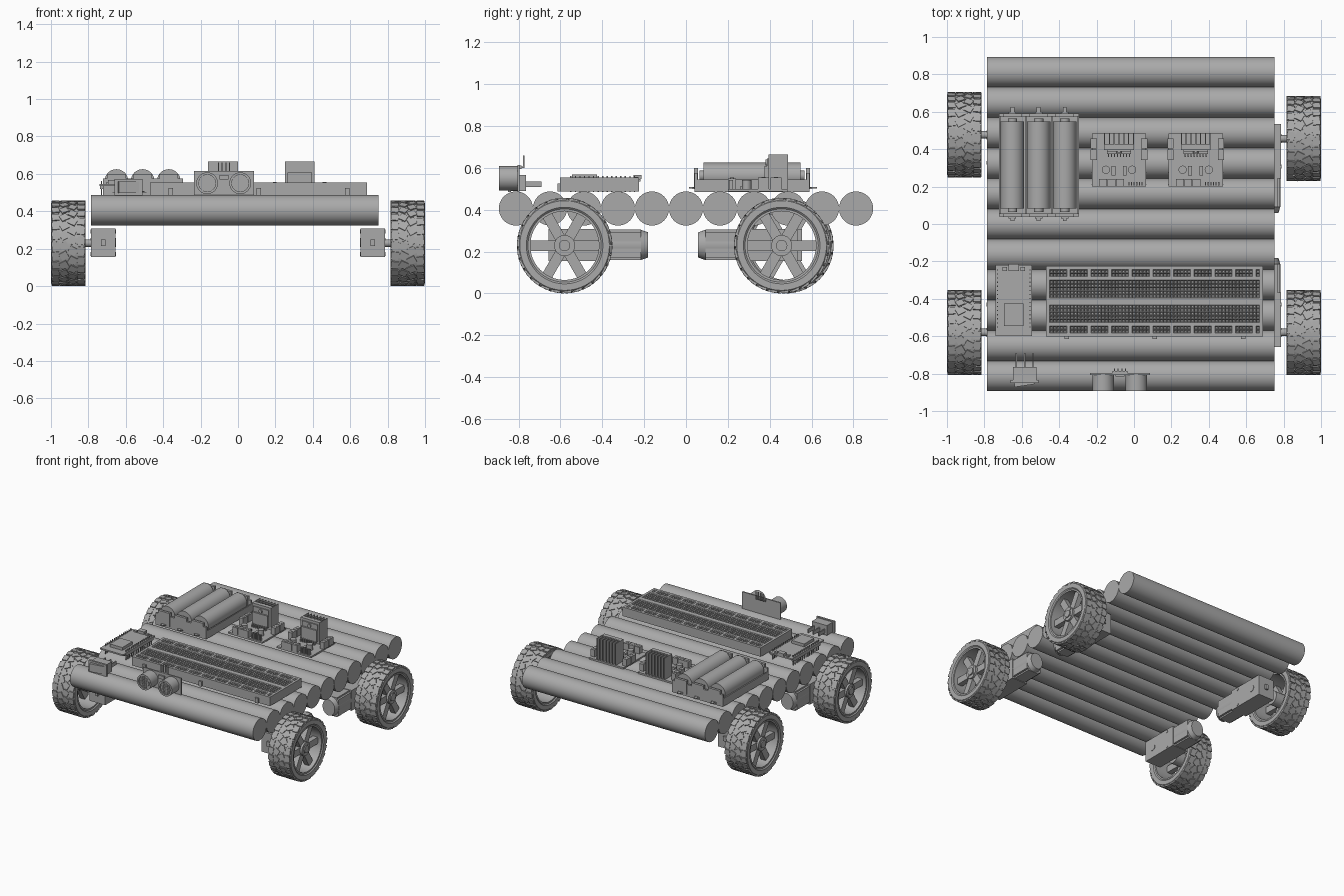
import bpy, bmesh, math
from mathutils import Matrix, Vector

cube = bpy.data.objects.get("Cube")
if cube:
    bpy.data.objects.remove(cube, do_unlink=True)

grey = bpy.data.materials.new("plain grey")
grey.use_nodes = True
COLOUR = (0.4, 0.4, 0.4, 1)
grey.diffuse_color = COLOUR
grey.node_tree.nodes["Principled BSDF"].inputs["Base Color"].default_value = COLOUR

AXIS = {"X": Matrix.Rotation(math.pi / 2, 4, "Y"),
        "Y": Matrix.Rotation(math.pi / 2, 4, "X"), "Z": Matrix()}


def box(bm, x, y, z, m=Matrix()):
    """Box given by its three (low, high) ranges."""
    r = (x, y, z)
    centre = Vector([(a + b) / 2 for a, b in r])
    size = Matrix.Diagonal([b - a for a, b in r] + [1])
    bmesh.ops.create_cube(bm, size=1, matrix=m @ Matrix.Translation(centre) @ size)


def rod(bm, axis, centre, radius, length, sides=32, squash=1, taper=1):
    bmesh.ops.create_cone(bm, cap_ends=True, segments=sides, radius1=radius,
                          radius2=radius * taper, depth=length,
                          matrix=Matrix.Translation(centre)
                          @ Matrix.Diagonal((squash, 1, 1, 1)) @ AXIS[axis])


def lathe(bm, profile, sides=64, m=Matrix()):
    """Revolve a closed (x, radius) profile about the x axis."""
    rings = [[bm.verts.new(m @ Vector((x, r * math.cos(a), r * math.sin(a)))) for x, r in profile]
             for a in (2 * math.pi * i / sides for i in range(sides))]
    n = len(profile)
    for i in range(sides):
        p, q = rings[i], rings[(i + 1) % sides]
        for j in range(n):
            k = (j + 1) % n
            bm.faces.new((p[j], p[k], q[k], q[j]))


def to_mesh(name, bm):
    bmesh.ops.recalc_face_normals(bm, faces=bm.faces)
    mesh = bpy.data.meshes.new(name)
    bm.to_mesh(mesh)
    bm.free()
    mesh.materials.append(grey)
    return mesh


def place(name, mesh, loc=(0, 0, 0), turn=0):
    ob = bpy.data.objects.new(name, mesh)
    bpy.context.collection.objects.link(ob)
    ob.location = loc
    ob.rotation_euler.z = turn
    bpy.ops.object.select_all(action="DESELECT")
    ob.select_set(True)
    bpy.context.view_layer.objects.active = ob
    bpy.ops.object.shade_smooth_by_angle(angle=math.radians(35))


# Deck of round logs
bm = bmesh.new()
rod(bm, "X", (0, 0, 0), 0.0813, 1.537, 64)
log = to_mesh("log", bm)
for i in range(11):
    place(f"deck_log_{i + 1}", log, (-0.017, (i - 5) * 0.1625, 0.406))

# Wheel: tyre, rim, spokes, hub and shallow tread blocks (outer face towards +x)
bm = bmesh.new()
lathe(bm, [(-0.085, 0.175), (-0.092, 0.183), (-0.092, 0.214), (-0.084, 0.222),
           (0.084, 0.222), (0.092, 0.214), (0.092, 0.183), (0.085, 0.175)])
lathe(bm, [(-0.085, 0.164), (-0.085, 0.18), (0.085, 0.18), (0.085, 0.164)])
rod(bm, "X", (0, 0, 0), 0.05, 0.14)
rod(bm, "X", (0.07, 0, 0), 0.027, 0.016)
rod(bm, "X", (-0.085, 0, 0), 0.02, 0.08, 16)
for i in range(4):
    a = math.pi / 2 * i + math.pi / 4
    rod(bm, "X", (0.07, 0.038 * math.cos(a), 0.038 * math.sin(a)), 0.006, 0.006, 10)
for i in range(6):
    m = Matrix.Rotation(math.tau * (i + 0.5) / 6, 4, "X")
    box(bm, (0.015, 0.055), (-0.025, 0.025), (0.04, 0.168), m)
TREADS = 26
for i in range(TREADS):
    for s in (-1, 1):
        m = Matrix.Rotation(math.tau * (i + s * 0.25) / TREADS, 4, "X")
        for x, w, l, slant in ((0.069, 0.02, 0.021, 0.1), (0.023, 0.021, 0.02, 0.5)):
            t = m @ Matrix.Translation((s * x, 0, 0)) @ Matrix.Rotation(s * slant, 4, "Z")
            box(bm, (-w, w), (-l, l), (0.21, 0.2272), t)
wheel = to_mesh("wheel", bm)

# Gear motor: gearbox with tab, flat-sided can and rounded end, running towards +y
bm = bmesh.new()
box(bm, (-0.065, 0.065), (-0.077, 0.215), (-0.077, 0.077))
box(bm, (-0.012, 0.012), (-0.09, -0.07), (-0.018, 0.018))
rod(bm, "Y", (0, 0.28, 0), 0.073, 0.17, 32, 0.85)
box(bm, (-0.06, 0.06), (0.2, 0.365), (-0.062, 0.062))
box(bm, (-0.045, 0.045), (0.2, 0.365), (-0.073, 0.073))
rod(bm, "Y", (0, 0.382, 0), 0.06, 0.034, 32, 0.85, 1.2)
for s in (-1, 1):
    rod(bm, "X", (s * 0.065, 0, 0), 0.024, 0.006, 20)
    for z in (-0.06, 0.06):
        rod(bm, "X", (s * 0.065, 0.15, z), 0.01, 0.006, 12)
motor = to_mesh("motor", bm)

for side, s in (("left", 1), ("right", -1)):
    for end, y in (("front", -0.58), ("back", 0.457 if s > 0 else 0.477)):
        place(f"{end}_{side}_wheel", wheel, (s * 0.907, y, 0.229), 0 if s > 0 else math.pi)
        place(f"{end}_{side}_motor", motor, (s * 0.721, y, 0.232), 0 if y < 0 else math.pi)

# Battery holder with end walls, dividers and terminal tabs
CELLS = (-0.65, -0.51, -0.37)
bm = bmesh.new()
box(bm, (-0.722, -0.295), (0.04, 0.59), (0.485, 0.5))
for y in (0.04, 0.575):
    box(bm, (-0.722, -0.295), (y, y + 0.015), (0.485, 0.575))
    for x in CELLS:
        box(bm, (x - 0.05, x + 0.05), (y - 0.002, y + 0.017), (0.5, 0.6))
for x in (-0.722, -0.584, -0.444, -0.303):
    box(bm, (x, x + 0.008), (0.045, 0.585), (0.49, 0.545))
for x in CELLS:
    box(bm, (x - 0.02, x + 0.02), (0.03, 0.6), (0.5, 0.507))
    box(bm, (x - 0.01, x + 0.01), (0.015, 0.625), (0.502, 0.508))
place("battery_holder", to_mesh("battery_holder", bm))

# Battery cells with raised contacts
bm = bmesh.new()
rod(bm, "Y", (0, 0, 0), 0.063, 0.465, 40)
rod(bm, "Y", (0, 0, 0), 0.025, 0.5, 20)
cell = to_mesh("battery_cell", bm)
for i, x in enumerate(CELLS):
    place(f"battery_cell_{i + 1}", cell, (x, 0.315, 0.562))

# Motor driver board: heat sink, chip, screw terminals and small parts
bm = bmesh.new()
box(bm, (-0.145, 0.145), (-0.14, 0.145), (0, 0.012))
box(bm, (-0.08, 0.08), (0.055, 0.085), (0.012, 0.177))
for i in range(7):
    x = -0.08 + i * 0.0257
    box(bm, (x, x + 0.006), (0.08, 0.147), (0.012, 0.177))
box(bm, (-0.065, 0.065), (0.035, 0.055), (0.03, 0.12))
box(bm, (-0.065, 0.065), (0.047, 0.055), (0.11, 0.158))
rod(bm, "Y", (0, 0.045, 0.137), 0.014, 0.012, 16)
for i in range(8):
    x = -0.056 + i * 0.016
    box(bm, (x - 0.003, x + 0.003), (0.018, 0.04), (0.012, 0.035))
for s in (-1, 1):
    for y in (0.03, 0.09):
        box(bm, sorted((s * 0.118, s * 0.152)), (y - 0.027, y + 0.027), (0.012, 0.065))
        rod(bm, "Z", (s * 0.133, y, 0.065), 0.01, 0.006, 12)
    rod(bm, "Z", (s * 0.07, -0.05, 0.03), 0.022, 0.05, 20)
    box(bm, sorted((s * 0.02, s * 0.04)), (-0.08, -0.03), (0.012, 0.026))
for i in range(3):
    x = -0.085 + i * 0.045
    box(bm, (x - 0.021, x + 0.021), (-0.14, -0.1), (0.012, 0.062))
    rod(bm, "Z", (x, -0.12, 0.062), 0.01, 0.006, 12)
for i in range(6):
    x = 0.05 + i * 0.014
    box(bm, (x, x + 0.006), (-0.135, -0.115), (0.012, 0.055))
driver = to_mesh("motor_driver", bm)
for name, x in (("right", -0.08), ("left", 0.33)):
    place(f"{name}_motor_driver", driver, (x, 0.34, 0.488))

# Breadboard: top face split in cells, the hole cells inset and pushed down
bm = bmesh.new()
X0, X1, Y0, Y1, TOP = -0.47, 0.69, -0.602, -0.225, 0.555
COLS, ROWS = 63, 20
bmesh.ops.create_grid(bm, x_segments=COLS, y_segments=ROWS, size=0.5,
                      matrix=Matrix.Translation(((X0 + X1) / 2, (Y0 + Y1) / 2, TOP))
                      @ Matrix.Diagonal((X1 - X0, Y1 - Y0, 1, 1)))
holes = []
for f in bm.faces:
    c = f.calc_center_median()
    col = int((c.x - X0) / (X1 - X0) * COLS)
    row = int((c.y - Y0) / (Y1 - Y0) * ROWS)
    main = 4 <= row <= 8 or 11 <= row <= 15
    rail = row in (1, 2, 17, 18) and col % 6 != 0
    if 0 < col < COLS - 1 and (main or rail):
        holes.append(f)
rim = [e for e in bm.edges if e.is_boundary]
bmesh.ops.inset_individual(bm, faces=holes, thickness=0.0063)
bmesh.ops.translate(bm, verts=list({v for f in holes for v in f.verts}), vec=(0, 0, -0.008))
skirt = bmesh.ops.extrude_edge_only(bm, edges=rim)["geom"]
bmesh.ops.translate(bm, verts=[g for g in skirt if isinstance(g, bmesh.types.BMVert)],
                    vec=(0, 0, -0.068))
bmesh.ops.holes_fill(bm, edges=[e for e in bm.edges if e.is_boundary], sides=0)
for x in (-0.36, 0.11, 0.585):
    box(bm, (x - 0.012, x + 0.012), (Y0 - 0.013, Y0), (0.487, 0.525))
place("breadboard", to_mesh("breadboard", bm))

# Controller board standing on two pin rows, with shield can and socket
bm = bmesh.new()
box(bm, (-0.74, -0.545), (-0.6, -0.218), (0.535, 0.546))
box(bm, (-0.695, -0.59), (-0.545, -0.425), (0.546, 0.568))
box(bm, (-0.67, -0.615), (-0.25, -0.213), (0.546, 0.566))
for x in (-0.729, -0.556):
    box(bm, (x - 0.009, x + 0.009), (-0.56, -0.235), (0.518, 0.535))
    for i in range(15):
        y = -0.55 + i * 0.0217
        box(bm, (x - 0.003, x + 0.003), (y - 0.003, y + 0.003), (0.485, 0.562))
for x in (-0.69, -0.595):
    box(bm, (x - 0.012, x + 0.012), (-0.25, -0.23), (0.546, 0.556))
place("controller_board", to_mesh("controller_board", bm))

# Rocker switch with three prongs
bm = bmesh.new()
box(bm, (-0.66, -0.51), (-0.85, -0.835), (0.484, 0.572))
box(bm, (-0.648, -0.522), (-0.84, -0.765), (0.49, 0.565))
rocker = Matrix.Translation((-0.585, -0.85, 0.528)) @ Matrix.Rotation(0.15, 4, "Z")
box(bm, (-0.055, 0.055), (-0.014, 0.01), (-0.03, 0.03), rocker)
for x in (-0.63, -0.585, -0.54):
    box(bm, (x - 0.004, x + 0.004), (-0.77, -0.69), (0.508, 0.536))
place("rocker_switch", to_mesh("rocker_switch", bm))

# Distance sensor: board, two cupped barrels with grilles, bent pins
bm = bmesh.new()
box(bm, (-0.235, 0.085), (-0.806, -0.796), (0.488, 0.615))
for x in (-0.165, 0.012):
    rod(bm, "Y", (x, -0.842, 0.55), 0.046, 0.08, 40)
    lathe(bm, [(0, 0.045), (0, 0.058), (0.09, 0.058), (0.09, 0.045)], 40,
          Matrix.Translation((x, -0.803, 0.55)) @ Matrix.Rotation(-math.pi / 2, 4, "Z"))
    for i in range(-3, 4):
        d, h = i * 0.011, math.sqrt(0.044 ** 2 - (i * 0.011) ** 2)
        box(bm, (x + d - 0.002, x + d + 0.002), (-0.886, -0.88), (0.55 - h, 0.55 + h))
        box(bm, (x - h, x + h), (-0.886, -0.88), (0.548 + d, 0.552 + d))
box(bm, (-0.1, -0.05), (-0.816, -0.806), (0.57, 0.595))
box(bm, (-0.115, -0.035), (-0.796, -0.785), (0.595, 0.612))
for i in range(4):
    x = -0.105 + i * 0.02
    box(bm, (x - 0.003, x + 0.003), (-0.796, -0.772), (0.6, 0.606))
    box(bm, (x - 0.003, x + 0.003), (-0.778, -0.772), (0.6, 0.66))
place("distance_sensor", to_mesh("distance_sensor", bm))
